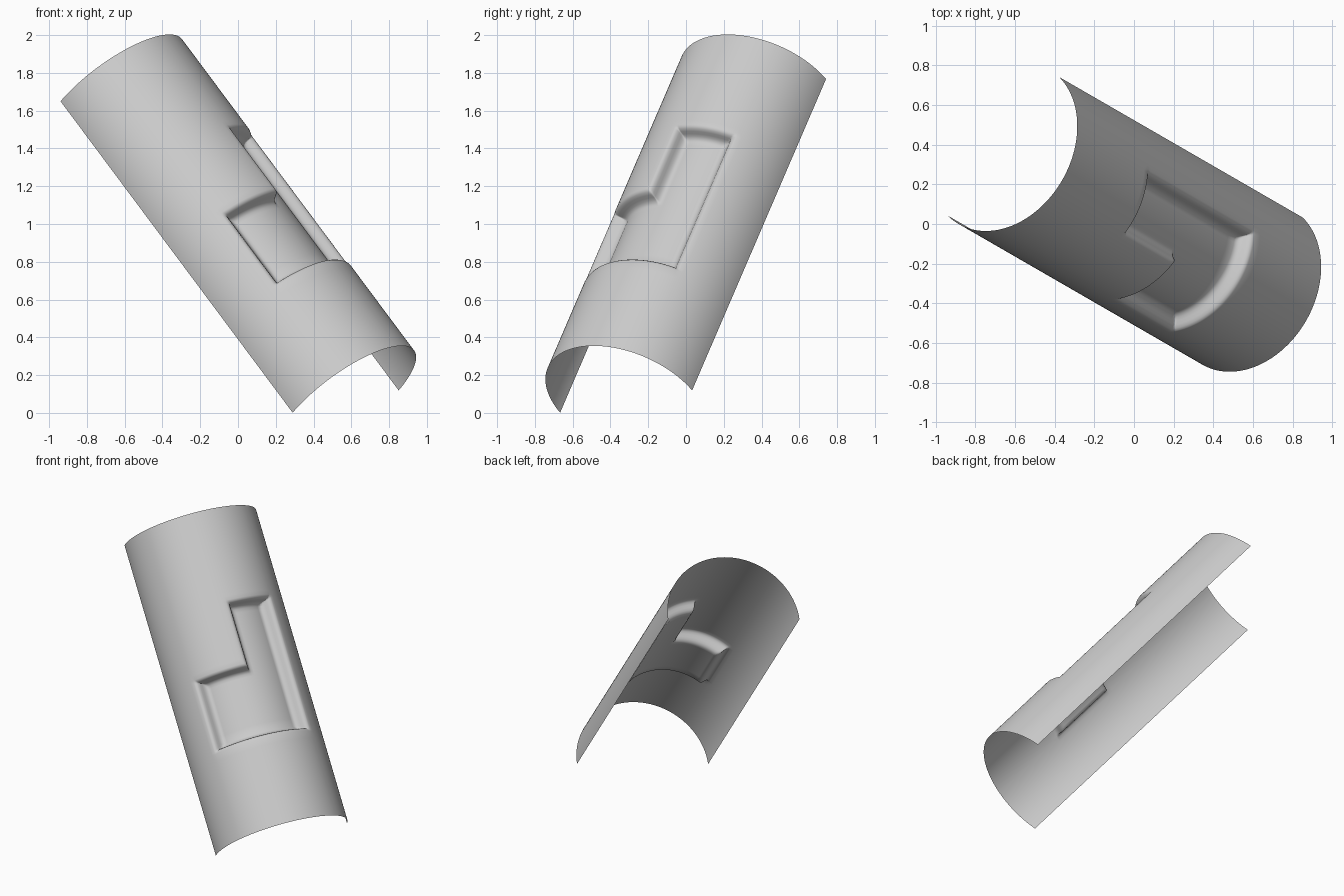
import bpy, bmesh, math
from mathutils import Vector, Matrix

if "Cube" in bpy.data.objects:
    bpy.data.objects.remove(bpy.data.objects["Cube"], do_unlink=True)

R, LENGTH = 0.452, 2.175
# Pocket outline: arc positions (angle * radius) and heights along the axis
ARC_LO, ARC_MID, ARC_HI = (R * math.radians(a) for a in (43, 90, 137))
LOW, STEP, TOP = 0.593, 1.11, 1.55
# Pocket wall section: distance in from the lip, depth below the surface
WALL = [(0, 0), (0.010, 0.003), (0.020, 0.012), (0.026, 0.028), (0.030, 0.045),
        (0.035, 0.060), (0.044, 0.072), (0.058, 0.08)]


def depth(s, t):
    """Depth of the stepped pocket at arc position s and height t."""
    wide = min(s - ARC_LO, ARC_HI - s, t - LOW, STEP - t)
    tall = min(s - ARC_LO, ARC_MID - s, t - LOW, TOP - t)
    d = max(wide, tall)
    if d <= 0:
        return 0
    for (d0, h0), (d1, h1) in zip(WALL, WALL[1:]):
        if d < d1:
            return h0 + (h1 - h0) * (d - d0) / (d1 - d0)
    return WALL[-1][1]


def grid_lines(length, count, rising, falling):
    """Even lines plus extra ones that follow the pocket walls."""
    fixed = [e + d for e in rising for d, _ in WALL]
    fixed += [e - d for e in falling for d, _ in WALL]
    even = [length * i / count for i in range(count + 1)]
    fixed += [v for v in even if all(abs(v - f) > 0.004 for f in fixed)]
    return sorted(fixed)


# Half-round shell with the pocket pressed into it
arcs = grid_lines(math.pi * R, 72, [ARC_LO], [ARC_MID, ARC_HI])
heights = grid_lines(LENGTH, 40, [LOW], [STEP, TOP])
bm = bmesh.new()
rows = []
for s in arcs:
    a = s / R
    row = []
    for t in heights:
        r = R - depth(s, t)
        row.append(bm.verts.new((r * math.cos(a), r * math.sin(a), t)))
    rows.append(row)
for r0, r1 in zip(rows, rows[1:]):
    for j in range(len(heights) - 1):
        bm.faces.new((r0[j], r0[j + 1], r1[j + 1], r1[j])).smooth = True
mesh = bpy.data.meshes.new("half_round_shell")
bm.to_mesh(mesh)
bm.free()
shell = bpy.data.objects.new("half_round_shell", mesh)
bpy.context.collection.objects.link(shell)

# Tilt the shell into place
axis = Vector((-0.565, 0.326, 0.758)).normalized()
side = Vector((0.619, 0.774, 0.133))
side = (side - axis * side.dot(axis)).normalized()
out = side.cross(axis)
tilt = Matrix((side, out, axis)).transposed().to_4x4()
mesh.transform(Matrix.Translation((0.57, -0.317, 0.06)) @ tilt)

# Plain grey
mat = bpy.data.materials.new("light_grey")
mat.use_nodes = True
grey = (0.6, 0.6, 0.6, 1)
mat.diffuse_color = grey
mat.node_tree.nodes["Principled BSDF"].inputs["Base Color"].default_value = grey
mesh.materials.append(mat)
